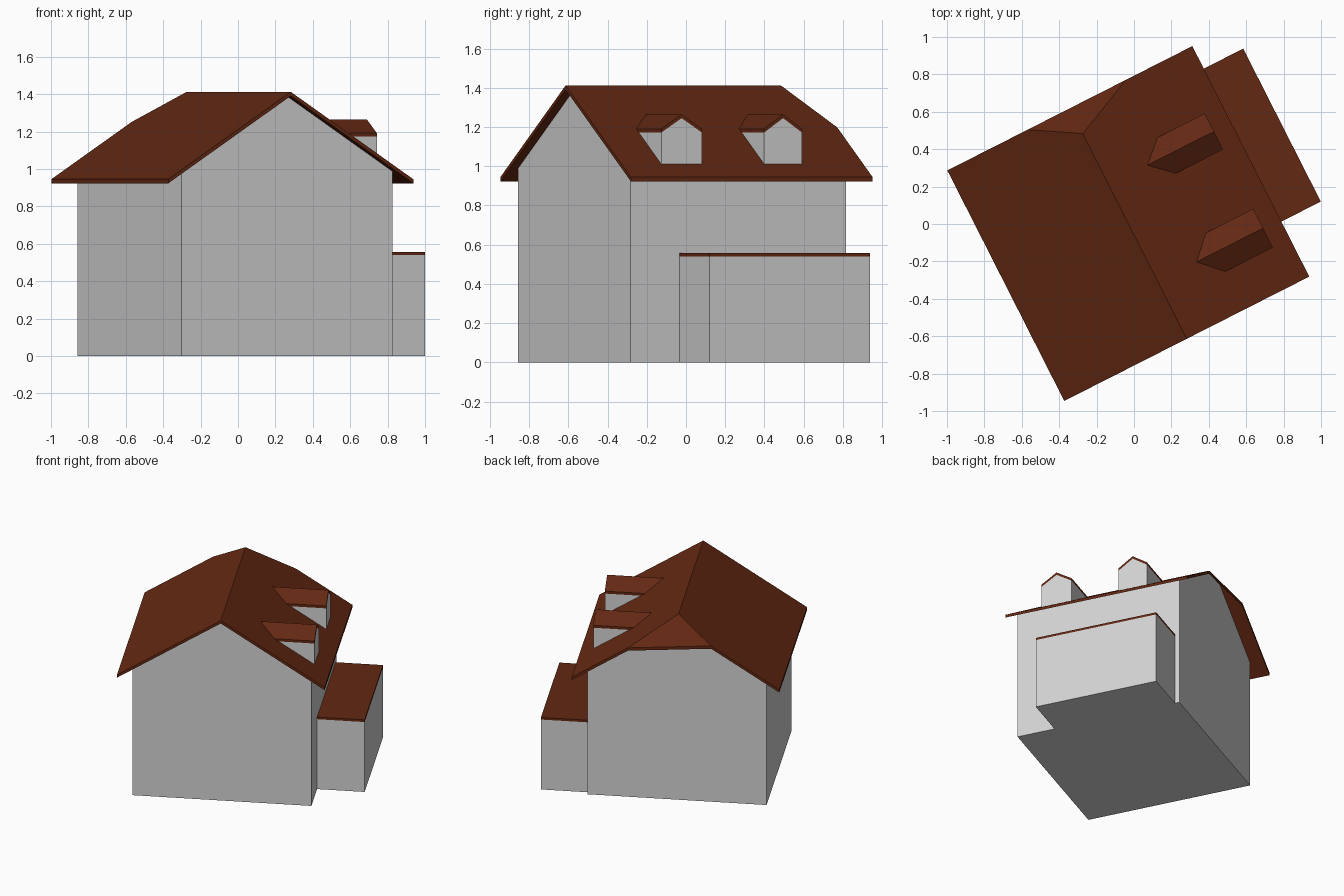
import bpy, bmesh, math
from mathutils import Vector

if "Cube" in bpy.data.objects:
    bpy.data.objects.remove(bpy.data.objects["Cube"], do_unlink=True)


def material(name, rgb):
    m = bpy.data.materials.new(name)
    m.use_nodes = True
    m.diffuse_color = (*rgb, 1)
    m.node_tree.nodes["Principled BSDF"].inputs["Base Color"].default_value = (*rgb, 1)
    return m


PLASTER = material("grey plaster", (0.65, 0.65, 0.65))
TILES = material("brown roof", (0.125, 0.021, 0.006))
TURN = math.radians(26.9)          # whole house is turned on its plot

# Main roof layout in the house's own axes (ridge runs along y)
MID, HALF = -0.026, 0.7345
FRONT, BACK, RIDGE_BACK = -0.675, 0.707, 0.555
TOP, EAVE, THICK = 1.412, 0.945, 0.022
PITCH = (TOP - EAVE) / HALF
HIP_L, HIP_R = 0.252, 0.336        # hip corners, measured out from the ridge


def finish(name, bm, mat):
    bmesh.ops.recalc_face_normals(bm, faces=bm.faces)
    me = bpy.data.meshes.new(name)
    bm.to_mesh(me)
    bm.free()
    me.materials.append(mat)
    ob = bpy.data.objects.new(name, me)
    ob.rotation_euler.z = TURN
    bpy.context.collection.objects.link(ob)
    return ob


def prism(outline, offset):
    """Closed solid: a polygon swept along an offset."""
    bm = bmesh.new()
    face = bm.faces.new([bm.verts.new(p) for p in outline])
    sweep(bm, [face], offset)
    return bm


def sweep(bm, faces, offset):
    copy = bmesh.ops.extrude_face_region(bm, geom=faces, use_keep_orig=True)["geom"]
    verts = [g for g in copy if isinstance(g, bmesh.types.BMVert)]
    bmesh.ops.translate(bm, verts=verts, vec=offset)


def box(x0, x1, y0, y1, z0, z1):
    return prism([(x0, y0, z0), (x1, y0, z0), (x1, y1, z0), (x0, y1, z0)], (0, 0, z1 - z0))


def clip(bm, point, normal):
    """Cut away the side the normal points to and cap the cut."""
    geom = bm.verts[:] + bm.edges[:] + bm.faces[:]
    cut = bmesh.ops.bisect_plane(bm, geom=geom, plane_co=point, plane_no=normal, clear_outer=True)
    edges = [g for g in cut["geom_cut"] if isinstance(g, bmesh.types.BMEdge)]
    if edges:
        bmesh.ops.edgeloop_fill(bm, edges=edges)


# Main roof: two slopes and a clipped hip at the back, thickened downwards
P = {
    "fl": (MID - HALF, FRONT, EAVE), "fr": (MID + HALF, FRONT, EAVE),
    "bl": (MID - HALF, BACK, EAVE), "br": (MID + HALF, BACK, EAVE),
    "rf": (MID, FRONT, TOP), "rb": (MID, RIDGE_BACK, TOP),
    "hl": (MID - HIP_L, BACK, TOP - HIP_L * PITCH),
    "hr": (MID + HIP_R, BACK, TOP - HIP_R * PITCH),
}
bm = bmesh.new()
V = {k: bm.verts.new(p) for k, p in P.items()}
slopes = ["fl rf rb hl bl", "fr br hr rb rf", "hl rb hr"]
faces = [bm.faces.new([V[k] for k in s.split()]) for s in slopes]
sweep(bm, faces, (0, 0, -THICK))
finish("main_roof", bm, TILES)

# House walls, trimmed to the three roof planes
inside = Vector((0, 0, THICK / 2))
ridge, hl, hr = (Vector(P[k]) for k in ("rb", "hl", "hr"))
hip_normal = (hr - ridge).cross(hl - ridge)
if hip_normal.z < 0:
    hip_normal.negate()
bm = box(-0.656, 0.609, -0.627, 0.605, 0, 1.6)
for normal in (Vector((-PITCH, 0, 1)), Vector((PITCH, 0, 1)), hip_normal):
    clip(bm, ridge - inside, normal.normalized())
finish("house_walls", bm, PLASTER)

# Flat-roofed side annex
finish("annex_walls", box(0.6, 0.945, -0.345, 0.572, 0, 0.54), PLASTER)
finish("annex_roof", box(0.6, 0.945, -0.345, 0.572, 0.54, 0.557), TILES)

# Dormers: gabled bodies and roofs running back into the right-hand slope
D_FACE, D_DEPTH = 0.605, (-0.5, 0, 0)
D_EAVE, D_PEAK, D_THICK = 1.172, 1.245, 0.019
for label, y, w in (("front", -0.332, 0.116), ("back", 0.248, 0.108)):
    gable = [(D_FACE, y - w, D_EAVE), (D_FACE, y, D_PEAK), (D_FACE, y + w, D_EAVE)]
    sill = [(D_FACE, y + w, 0.95), (D_FACE, y - w, 0.95)]
    raised = [(a, b, c + D_THICK) for a, b, c in reversed(gable)]
    for part, outline, mat in (("walls", gable + sill, PLASTER), ("roof", gable + raised, TILES)):
        bm = prism(outline, D_DEPTH)
        clip(bm, ridge - inside, Vector((-PITCH, 0, -1)).normalized())
        finish(f"{label}_dormer_{part}", bm, mat)
